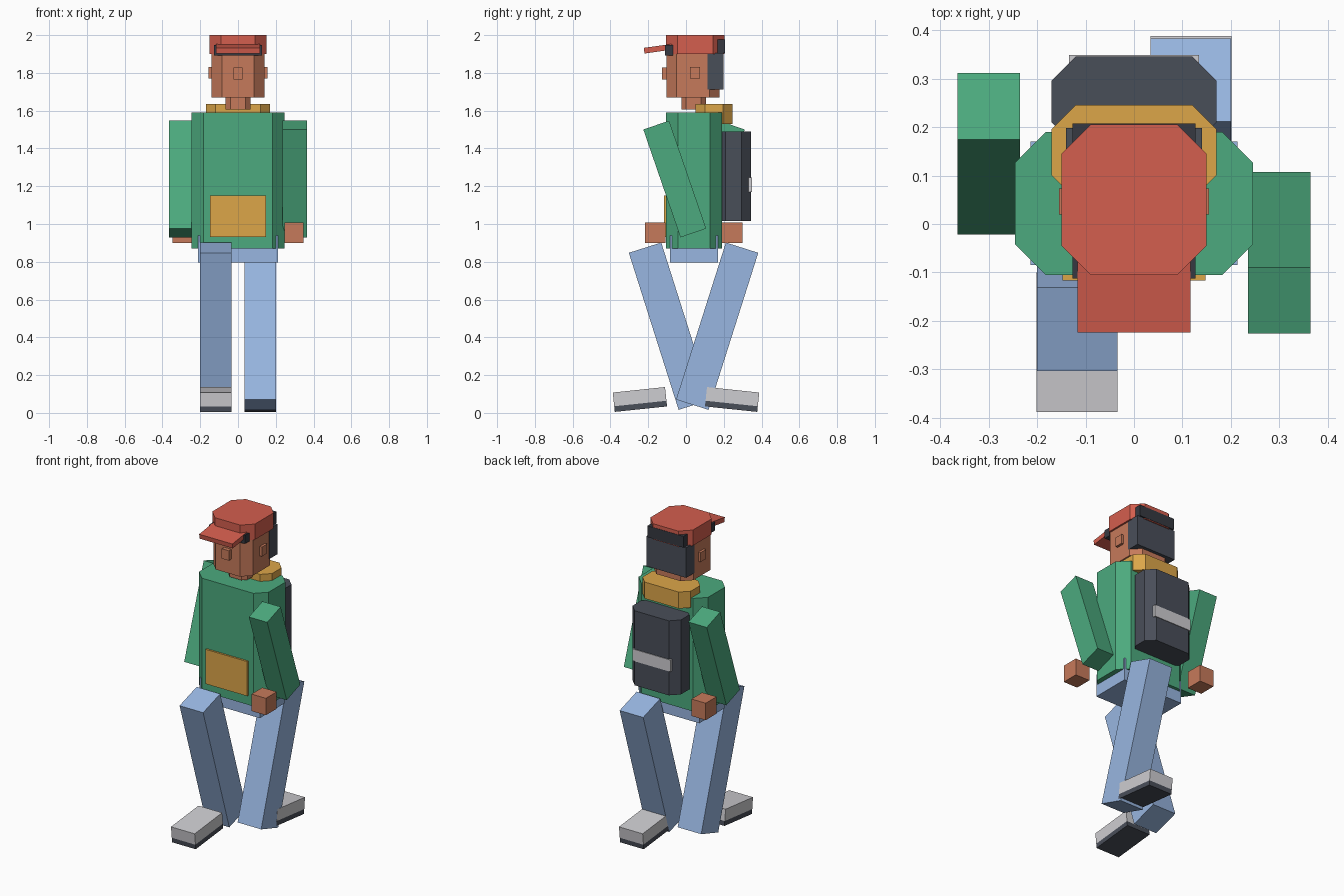
import bpy, bmesh
from math import radians
from mathutils import Matrix, Vector

if "Cube" in bpy.data.objects:
    bpy.data.objects.remove(bpy.data.objects["Cube"], do_unlink=True)


def linear(c):
    c /= 255
    return c / 12.92 if c <= 0.04045 else ((c + 0.055) / 1.055) ** 2.4


def material(name, *rgb):
    mat = bpy.data.materials.new(name)
    mat.use_nodes = True
    colour = [linear(c) for c in rgb] + [1]
    mat.diffuse_color = colour
    mat.node_tree.nodes["Principled BSDF"].inputs["Base Color"].default_value = colour
    return mat


GREEN = material("jacket green", 76, 170, 126)
BLUE = material("denim blue", 152, 182, 225)
OCHRE = material("ochre", 220, 166, 73)
RED = material("cap red", 212, 94, 78)
SKIN = material("skin", 198, 122, 91)
GREY = material("light grey", 206, 205, 209)
SLATE = material("slate", 73, 78, 89)
BAND = material("dark band", 54, 57, 65)


def block(name, mat, x, y, z, chamfer=0, tilt=0):
    """Box over the given ranges; optional chamfered upright edges and tilt about x."""
    centre = Vector([sum(r) / 2 for r in (x, y, z)])
    size = [r[1] - r[0] for r in (x, y, z)]
    bm = bmesh.new()
    bmesh.ops.create_cube(bm, size=1)
    bmesh.ops.scale(bm, vec=size, verts=bm.verts)
    if chamfer:
        upright = [e for e in bm.edges if abs(e.verts[0].co.z - e.verts[1].co.z) > 1e-4]
        bmesh.ops.bevel(bm, geom=upright, offset=chamfer, segments=1, affect='EDGES')
    bmesh.ops.rotate(bm, verts=bm.verts, matrix=Matrix.Rotation(radians(tilt), 3, 'X'))
    mesh = bpy.data.meshes.new(name)
    bm.to_mesh(mesh)
    bm.free()
    mesh.materials.append(mat)
    obj = bpy.data.objects.new(name, mesh)
    obj.location = centre
    bpy.context.collection.objects.link(obj)
    return obj


def span(centre, length):
    return (centre - length / 2, centre + length / 2)


def wide(half):
    return (-half, half)


# Body
block("torso", GREEN, wide(.245), (-.105, .19), (.87, 1.59), .063)
block("pelvis", BLUE, wide(.213), (-.085, .17), (.795, .94))
block("front_pocket", OCHRE, wide(.147), (-.117, -.1), (.93, 1.15))
block("collar", OCHRE, wide(.17), (.05, .245), (1.53, 1.635), .05)

# Backpack
block("backpack", SLATE, wide(.17), (.16, .345), (1.015, 1.49), .05)
block("backpack_stripe", GREY, wide(.134), (.33, .349), (1.17, 1.245))

# Head
block("neck", SKIN, wide(.067), (-.025, .105), (1.605, 1.69), .026)
block("head", SKIN, wide(.139), (-.103, .178), (1.67, 1.92), .054)
block("nose", SKIN, wide(.025), (-.128, -.09), (1.765, 1.828))
block("hair", SLATE, wide(.14), (.115, .198), (1.713, 1.905))

# Cap
block("cap_crown", RED, wide(.15), (-.105, .205), (1.9, 2), .061)
block("cap_visor", RED, wide(.117), span(-.14, .165), span(1.929, .03), tilt=8)
block("cap_front_band", BAND, wide(.127), (-.112, -.068), (1.893, 1.947))
block("cap_back_band", BAND, wide(.127), (.148, .207), (1.905, 1.977))

# Paired limbs, swinging in opposite directions
for side, s in (("left", 1), ("right", -1)):
    def across(a, b):
        return tuple(sorted((s * a, s * b)))

    block(side + "_ear", SKIN, across(.12, .155), (.02, .073), (1.77, 1.83))
    block(side + "_arm", GREEN, across(.235, .364), span(.0425 - s * .102, .144),
          span(1.238, .604), tilt=s * 19)
    block(side + "_hand", SKIN, across(.247, .348), span(.041 - s * .203, .109), (.9, 1.008))
    block(side + "_leg", BLUE, across(.034, .2), span(.04 + s * .125, .18),
          span(.459, .872), tilt=-s * 17.6)

    # Shoe upper and sole share one tilt
    turn = Matrix.Rotation(radians(-s * 6), 3, 'X')
    for part, mat, shift, height in (("shoe", GREY, .015, .073), ("sole", SLATE, -.0365, .03)):
        c = Vector((0, s * .244, .071)) + turn @ Vector((0, 0, shift))
        block(side + "_" + part, mat, across(.034, .201), span(c.y, .278),
              span(c.z, height), tilt=-s * 6)
